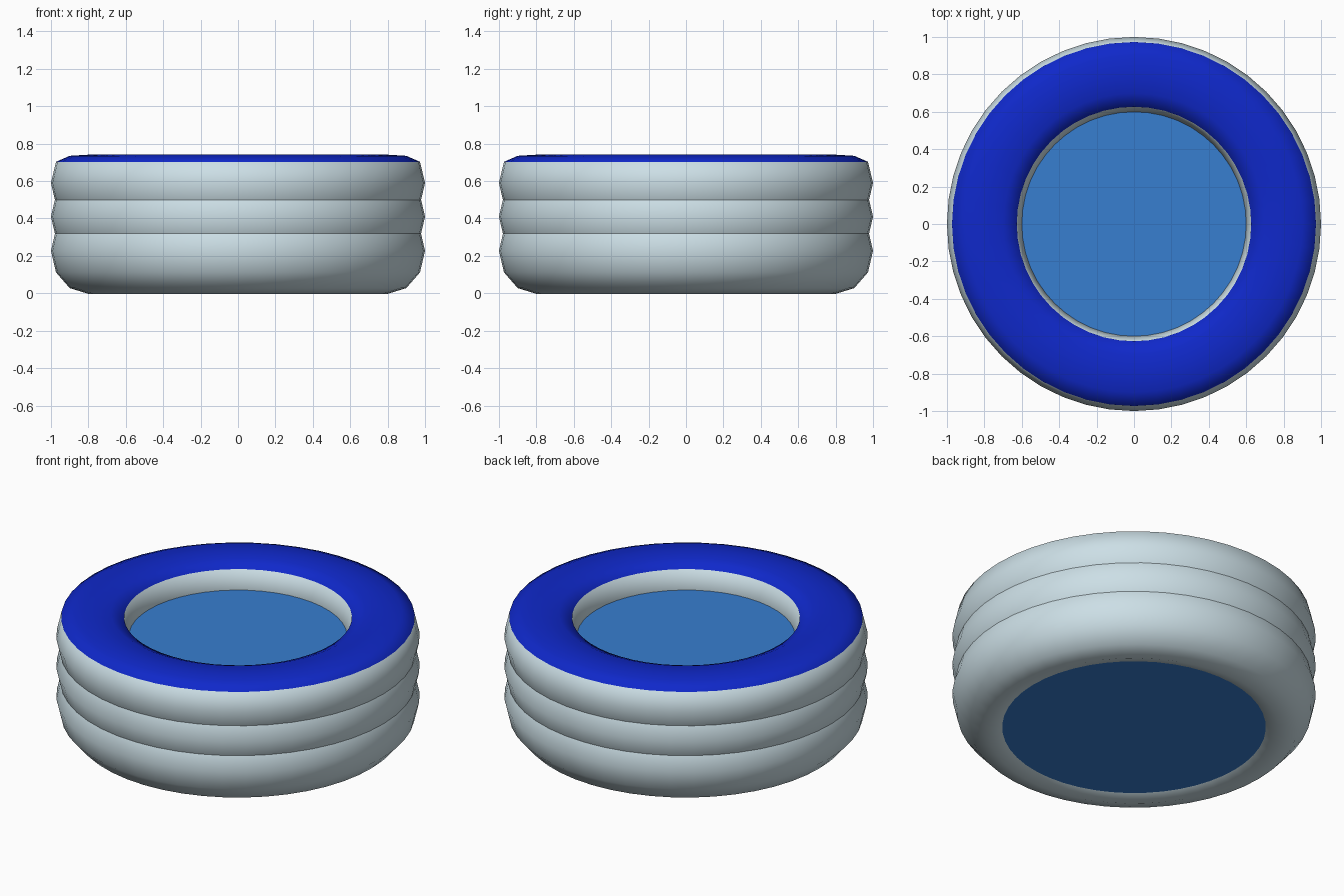
import bpy, bmesh, math

if "Cube" in bpy.data.objects:
    bpy.data.objects.remove(bpy.data.objects["Cube"])

SEGS = 48      # sides around the pool
R, W, H = 0.8, 0.2, 0.23   # ring centre radius, tube half width, tube half height


def material(name, rgb):
    m = bpy.data.materials.new(name)
    m.diffuse_color = (*rgb, 1)
    m.use_nodes = True
    m.node_tree.nodes["Principled BSDF"].inputs["Base Color"].default_value = m.diffuse_color
    return m


silver = material("pale_silver", (0.604, 0.737, 0.791))
blue = material("deep_blue", (0.0048, 0.0212, 0.591))
water = material("water_blue", (0.038, 0.209, 0.631))


def finish(bm, name, mats, smooth):
    bmesh.ops.recalc_face_normals(bm, faces=bm.faces)
    for f in bm.faces:
        f.smooth = smooth
    me = bpy.data.meshes.new(name)
    bm.to_mesh(me)
    bm.free()
    for m in mats:
        me.materials.append(m)
    ob = bpy.data.objects.new(name, me)
    bpy.context.collection.objects.link(ob)
    return ob


def ring(name, zc, flat_top=False):
    """Inflated tube: 12-sided section swept around z."""
    prof = []
    for k in range(12):
        a = math.tau * k / 12
        z = zc + H * math.sin(a)
        if flat_top and 1 <= k <= 5:
            z = {1: 0.703, 2: 0.735, 3: 0.741}[min(k, 6 - k)]
        prof.append((R + W * math.cos(a), z))
    bm = bmesh.new()
    rows = []
    for i in range(SEGS):
        t = math.tau * i / SEGS
        rows.append([bm.verts.new((r * math.cos(t), r * math.sin(t), z)) for r, z in prof])
    for i in range(SEGS):
        a, b = rows[i], rows[(i + 1) % SEGS]
        for k in range(12):
            n = (k + 1) % 12
            f = bm.faces.new((a[k], b[k], b[n], a[n]))
            # blue cap on the flattened top of the upper ring
            f.material_index = 1 if flat_top and 1 <= k <= 4 else 0
    return finish(bm, name, [silver, blue] if flat_top else [silver], True)


def disc(name, r, z, up):
    bm = bmesh.new()
    bmesh.ops.create_circle(bm, cap_ends=True, segments=SEGS, radius=r)
    for v in bm.verts:
        v.co.z = z
    bm.normal_update()
    ob = finish(bm, name, [water], False)
    # face the disc outward
    if (ob.data.polygons[0].normal.z > 0) != up:
        ob.data.flip_normals()
    return ob


# Three stacked inflated rings
ring("lower_ring", 0.227)
ring("middle_ring", 0.41)
ring("upper_ring", 0.59, True)

# Water surface and pool floor
disc("water_surface", 0.61, 0.588, True)
disc("pool_floor", 0.735, 0.02, False)
